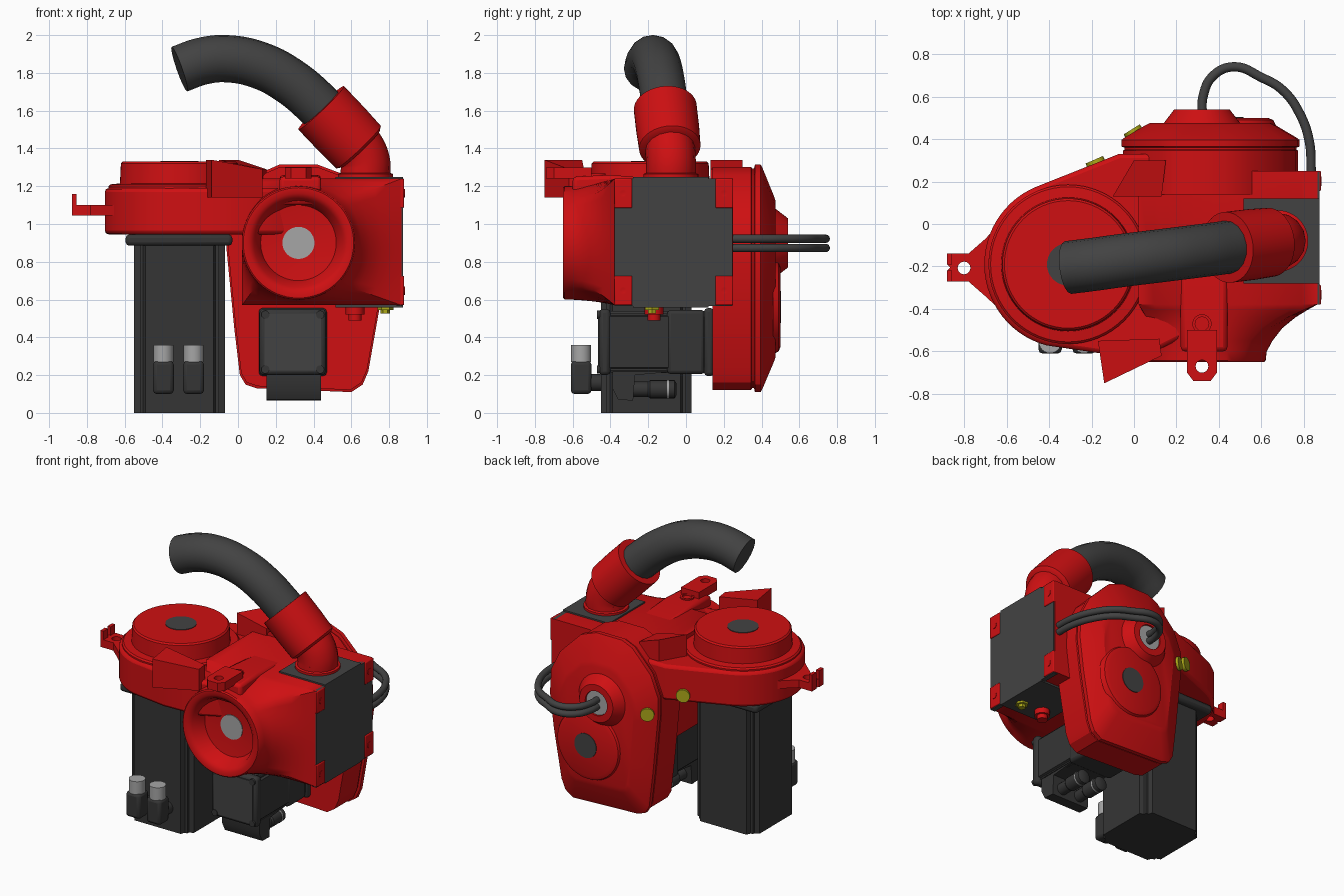
import bpy, bmesh, math
from mathutils import Vector

cube = bpy.data.objects.get("Cube")
if cube:
    bpy.data.objects.remove(cube, do_unlink=True)


def material(name, rgb):
    m = bpy.data.materials.new(name)
    m.use_nodes = True
    m.diffuse_color = (*rgb, 1)
    m.node_tree.nodes["Principled BSDF"].inputs["Base Color"].default_value = (*rgb, 1)
    return m


RED = material("red paint", (0.62, 0.005, 0.006))
CHAR = material("charcoal", (0.055, 0.055, 0.055))
DARK = material("dark motor grey", (0.036, 0.036, 0.036))
GREY = material("light grey metal", (0.38, 0.38, 0.38))
YEL = material("yellow", (0.42, 0.40, 0.01))
MAP = {'x': lambda a, b, h: (h, a, b), 'y': lambda a, b, h: (a, h, b), 'z': lambda a, b, h: (a, b, h)}


def finish(name, bm, mat, bevel=0, angle=35):
    bmesh.ops.remove_doubles(bm, verts=bm.verts, dist=1e-5)
    bmesh.ops.recalc_face_normals(bm, faces=bm.faces)
    me = bpy.data.meshes.new(name)
    bm.to_mesh(me)
    bm.free()
    ob = bpy.data.objects.new(name, me)
    bpy.context.collection.objects.link(ob)
    me.materials.append(mat)
    if bevel:
        mod = ob.modifiers.new("bevel", 'BEVEL')
        mod.width, mod.segments, mod.limit_method = bevel, 2, 'ANGLE'
        mod.angle_limit = math.radians(40)
    bpy.ops.object.select_all(action='DESELECT')
    ob.select_set(True)
    bpy.context.view_layer.objects.active = ob
    bpy.ops.object.shade_smooth_by_angle(angle=math.radians(angle))
    return ob


def circle(cx, cy, r, n=24, a0=0, a1=360):
    full = abs(a1 - a0) == 360
    m = n if full else n - 1
    return [(cx + r * math.cos(math.radians(a0 + (a1 - a0) * i / m)),
             cy + r * math.sin(math.radians(a0 + (a1 - a0) * i / m))) for i in range(n)]


def extrude(name, pts, h0, h1, mat, axis='z', holes=(), bevel=0):
    """Extrude a flat outline, with optional holes, along an axis."""
    bm = bmesh.new()
    for loop in [pts, *holes]:
        vs = [bm.verts.new(MAP[axis](a, b, h0)) for a, b in loop]
        for i, v in enumerate(vs):
            bm.edges.new((v, vs[i - 1]))
    if holes:
        bmesh.ops.triangle_fill(bm, edges=bm.edges[:], use_beauty=True)
    else:
        bm.faces.new(vs)
    ext = bmesh.ops.extrude_face_region(bm, geom=bm.faces[:])
    moved = [g for g in ext["geom"] if isinstance(g, bmesh.types.BMVert)]
    bmesh.ops.translate(bm, verts=moved, vec=MAP[axis](0, 0, h1 - h0))
    return finish(name, bm, mat, bevel)


def box(name, x, y, z, mat, bevel=0):
    return extrude(name, [(x[0], y[0]), (x[1], y[0]), (x[1], y[1]), (x[0], y[1])], *z, mat, bevel=bevel)


def loft(name, rings, mat, caps=(True, True), bevel=0, angle=35):
    """Skin a list of equal-length rings."""
    bm = bmesh.new()
    vr = [[bm.verts.new(p) for p in r] for r in rings]
    for a, b in zip(vr, vr[1:]):
        for i in range(len(a)):
            bm.faces.new((a[i - 1], a[i], b[i], b[i - 1]))
    for use, r in zip(caps, (vr[0], vr[-1])):
        if use:
            bm.faces.new(r)
    return finish(name, bm, mat, bevel, angle)


def lathe(name, profile, centre, direction, mat, n=48):
    """Turn (radius, height) points about a direction."""
    q = Vector(direction).to_track_quat('Z', 'Y')
    rings = [[Vector(centre) + q @ Vector((x, y, h)) for x, y in circle(0, 0, r, n)] for r, h in profile]
    return loft(name, rings, mat)


def rod(name, r, length, centre, direction, mat, n=24):
    return lathe(name, [(r, 0), (r, length)], centre, direction, mat, n)


def tube(name, pts, r, mat):
    cu = bpy.data.curves.new(name, 'CURVE')
    cu.dimensions = '3D'
    cu.bevel_depth, cu.bevel_resolution, cu.use_fill_caps, cu.resolution_u = r, 6, True, 8
    sp = cu.splines.new('BEZIER')
    sp.bezier_points.add(len(pts) - 1)
    for bp, p in zip(sp.bezier_points, pts):
        bp.co = p
        bp.handle_left_type = bp.handle_right_type = 'AUTO'
    tmp = bpy.data.objects.new(name + "_path", cu)
    bpy.context.collection.objects.link(tmp)
    bm = bmesh.new()
    bm.from_mesh(tmp.evaluated_get(bpy.context.evaluated_depsgraph_get()).to_mesh())
    bpy.data.objects.remove(tmp, do_unlink=True)
    return finish(name, bm, mat)


# Main vertical motor with grooved corners
def motor_outline(cx, cy, w, c):
    q = [(w, w - 2 * c), (w - c, w - 1.6 * c), (w - c, w - c), (w - 1.6 * c, w - c), (w - 2 * c, w)]
    pts = []
    for _ in range(4):
        pts += [(cx + a, cy + b) for a, b in q]
        q = [(-b, a) for a, b in q]
    return pts


extrude("main_motor", motor_outline(-0.31, -0.21, 0.24, 0.03), 0, 0.89, DARK)
box("main_motor_flange", (-0.595, -0.03), (-0.47, 0.07), (0.885, 0.945), DARK, 0.02)
for x in (-0.395, -0.235):
    rod("motor_plug_stem", 0.045, 0.1, (x, -0.54, 0.16), (0, 1, 0), DARK)
    box("motor_plug_elbow", (x - 0.055, x + 0.055), (-0.61, -0.5), (0.1, 0.275), DARK, 0.02)
    rod("motor_plug_collar", 0.053, 0.09, (x, -0.555, 0.27), (0, 0, 1), GREY)

# Upper casting: plate, round flange and lugs
plate = [(0.3, 0.33), (-0.07, 0.33)] + circle(-0.31, -0.19, 0.395, 28, 112, 255) + \
        [(-0.15, -0.61), (0.1, -0.6), (0.3, -0.5)]
extrude("casting_plate", plate, 0.945, 1.19, RED, bevel=0.02)
lathe("round_flange", [(0.375, 1.1), (0.375, 1.2), (0.365, 1.21), (0.315, 1.215), (0.31, 1.32),
                       (0.3, 1.33), (0, 1.33)], (-0.31, -0.19, 0), (0, 0, 1), RED, 64)
rod("flange_core", 0.1, 0.006, (-0.31, -0.19, 1.328), (0, 0, 1), CHAR, 32)
ear = [(-0.58, 0.06), (-0.7, -0.07), (-0.78, -0.14), (-0.88, -0.14), (-0.88, -0.19), (-0.865, -0.205),
       (-0.88, -0.22), (-0.88, -0.27), (-0.78, -0.27), (-0.7, -0.34), (-0.58, -0.45)]
extrude("ear_lug", ear, 1.045, 1.1, RED, holes=[circle(-0.8, -0.207, 0.03, 16)])
for y in (-0.27, -0.19):
    box("ear_hook", (-0.88, -0.856), (y, y + 0.05), (1.09, 1.16), RED)
for name, pts in (("front_stop", [(-0.17, -0.55), (-0.14, -0.75), (0.13, -0.62), (0.12, -0.54)]),
                  ("rear_stop", [(-0.1, 0.13), (0.13, 0.13), (0.15, 0.3), (0.0, 0.3)])):
    ob = extrude(name, pts, 1.14, 1.34, RED)
    for v in ob.data.vertices:
        if v.co.z > 1.3 and v.co.x > 0.1:
            v.co.z = 1.29
tab = [(0.39, -0.5), (0.25, -0.5), (0.25, -0.7), (0.28, -0.74), (0.36, -0.74), (0.39, -0.7)]
extrude("front_tab", tab, 1.24, 1.3, RED, holes=[circle(0.32, -0.67, 0.03, 16)])
extrude("tab_arm", [(-0.6, 1.1), (-0.6, 1.25), (-0.4, 1.26), (-0.1, 1.235), (-0.1, 1.1)],
        0.22, 0.44, RED, 'x', bevel=0.02)
lathe("arm_boss", [(0.045, 0), (0.045, 0.012), (0.032, 0.012), (0.032, 0.002), (0, 0.002)],
      (0.32, -0.47, 1.255), (0, 0, 1), RED, 24)


# Housing: dished round port flaring into a rectangular body
def flare(y, t, r=0.3, n=64):
    ring = []
    for c, s in circle(0, 0, 1, n):
        m = max(abs(c), abs(s))
        rect = (0.443 + 0.422 * c / m, 0.905 + 0.335 * s / m)
        ring.append((0.32 * (1 - t) + rect[0] * t + r * c * (1 - t), y,
                     0.9 * (1 - t) + rect[1] * t + r * s * (1 - t)))
    return ring


port = [(-0.525, 0, 0.08), (-0.54, 0, 0.2), (-0.63, 0, 0.235), (-0.65, 0, 0.262), (-0.65, 0, 0.292), (-0.642, 0, 0.3),
        (-0.6, 0.02, 0.3), (-0.55, 0.13, 0.3), (-0.49, 0.32, 0.3), (-0.44, 0.57, 0.3), (-0.405, 0.8, 0.3),
        (-0.378, 1, 0.3), (0.25, 1, 0.3)]
loft("port_housing", [flare(*p) for p in port], RED, angle=40)
rod("port_core", 0.085, 0.05, (0.32, -0.53, 0.9), (0, 1, 0), GREY, 32)

# Side panel, through block and bracket corners
box("side_panel", (0.84, 0.873), (-0.378, 0.245), (0.565, 1.24), CHAR)
box("through_block", (0.515, 0.873), (-0.28, 0.12), (0.558, 1.25), CHAR)
for y in (-0.38, 0.155):
    for z in (0.57, 1.085):
        box("corner_bracket", (0.83, 0.88), (y, y + 0.095), (z, z + 0.155), RED, 0.006)
        lathe("bracket_screw", [(0.022, 0), (0.022, 0.004), (0.012, 0.004), (0, 0.001)],
              (0.879, y + 0.047, z + 0.077), (1, 0, 0), RED, 16)
lathe("drain_fitting", [(0.05, 0), (0.05, 0.05), (0.035, 0.05), (0.035, 0.08)], (0.62, -0.17, 0.57), (0, 0, -1), RED, 12)
lathe("yellow_fitting", [(0.042, 0), (0.042, 0.025), (0.025, 0.025), (0.025, 0.045)], (0.78, -0.18, 0.57), (0, 0, -1), YEL, 6)

# Rear belt cover with domed face
outline = [(-0.06, 0.86), (-0.06, 0.98), (0.0, 1.13), (0.14, 1.28), (0.22, 1.315), (0.42, 1.315), (0.54, 1.27),
           (0.7, 1.11), (0.77, 0.97), (0.78, 0.8), (0.75, 0.56), (0.69, 0.22), (0.66, 0.15), (0.6, 0.11),
           (0.1, 0.13), (0.04, 0.15), (0.01, 0.2), (-0.02, 0.45)]
layers = [(0.14, 0.98), (0.345, 0.98), (0.35, 0.965), (0.36, 0.965), (0.365, 1), (0.395, 1), (0.405, 0.97),
          (0.465, 0.73), (0.475, 0.68)]
loft("belt_cover", [[(0.36 + (x - 0.36) * s, y, 0.7 + (z - 0.7) * s) for x, z in outline] for y, s in layers],
     RED, angle=25)
lathe("cover_dome", [(0.25, 0), (0.235, 0.03), (0.21, 0.04), (0, 0.04)], (0.42, 0.46, 0.56), (0, 1, 0), RED)
rod("dome_disc", 0.085, 0.006, (0.43, 0.498, 0.56), (0, 1, 0), CHAR, 32)
lathe("cable_boss", [(0.19, 0), (0.18, 0.015), (0.13, 0.08), (0.085, 0.08), (0.085, 0.06), (0, 0.06)],
      (0.32, 0.46, 0.9), (0, 1, 0), RED)
rod("cable_boss_core", 0.084, 0.014, (0.32, 0.515, 0.9), (0, 1, 0), GREY, 32)
rod("cover_yellow_cap", 0.045, 0.03, (0.005, 0.42, 0.87), (-0.53, 0.85, 0), YEL)
rod("plate_yellow_cap", 0.045, 0.03, (-0.175, 0.275, 0.995), (-0.4, 0.92, 0), YEL)

# Twin looped cables
loop = [(0.32, 0.52), (0.325, 0.6), (0.37, 0.695), (0.47, 0.74), (0.6, 0.69), (0.7, 0.63), (0.78, 0.52),
        (0.825, 0.39), (0.835, 0.23)]
for z in (0.873, 0.922):
    tube("cable", [(x, y, z) for x, y in loop], 0.022, CHAR)

# Lower auxiliary motor
extrude("aux_motor_body", motor_outline(0.29, 0.375, 0.165, 0.015), -0.42, 0.12, DARK, 'y')
for name, y0, y1, w in (("aux_motor_cap", -0.46, -0.4, 0.175), ("aux_motor_collar", -0.1, 0.1, 0.17),
                        ("aux_motor_flange", 0.095, 0.15, 0.18)):
    box(name, (0.29 - w, 0.29 + w), (y0, y1), (0.375 - w, 0.375 + w), DARK, 0.02)
box("aux_motor_face", (0.14, 0.44), (-0.465, -0.455), (0.225, 0.525), CHAR)
for x in (0.145, 0.435):
    for z in (0.23, 0.52):
        rod("aux_motor_bolt", 0.022, 0.02, (x, -0.45, z), (0, -1, 0), DARK, 12)
extrude("aux_plug_block", [(-0.39, 0.22), (-0.39, 0.13), (-0.36, 0.07), (-0.28, 0.065), (-0.27, 0.2), (-0.05, 0.22)],
        0.15, 0.44, DARK, 'x')
for x in (0.225, 0.365):
    lathe("aux_plug", [(0.04, 0), (0.04, 0.1), (0.048, 0.11), (0.048, 0.24), (0.03, 0.25)],
          (x, -0.3, 0.125), (0, 1, 0), DARK, 20)
    rod("aux_plug_ring", 0.05, 0.01, (x, -0.1, 0.125), (0, 1, 0), GREY, 20)

# Exhaust elbow, collar and bent hose
lathe("elbow_base", [(0.145, 0), (0.145, 0.025), (0.13, 0.03), (0.13, 0.06)], (0.675, -0.08, 1.24), (0, 0, 1), RED)
tube("elbow", [(0.675, -0.08, 1.25), (0.673, -0.08, 1.33), (0.64, -0.085, 1.405), (0.57, -0.095, 1.48)], 0.132, RED)
a, b = Vector((0.645, -0.085, 1.4)), Vector((0.44, -0.11, 1.615))
lathe("hose_collar", [(0.14, -0.005), (0.163, 0.01), (0.167, 0.14), (0.167, (b - a).length), (0.12, (b - a).length)],
      a, b - a, RED)
tube("hose", [(0.5, -0.1, 1.552), (0.42, -0.112, 1.634), (0.28, -0.13, 1.752), (0.12, -0.15, 1.838),
              (-0.06, -0.172, 1.875), (-0.19, -0.19, 1.862), (-0.31, -0.205, 1.82)], 0.125, CHAR)
